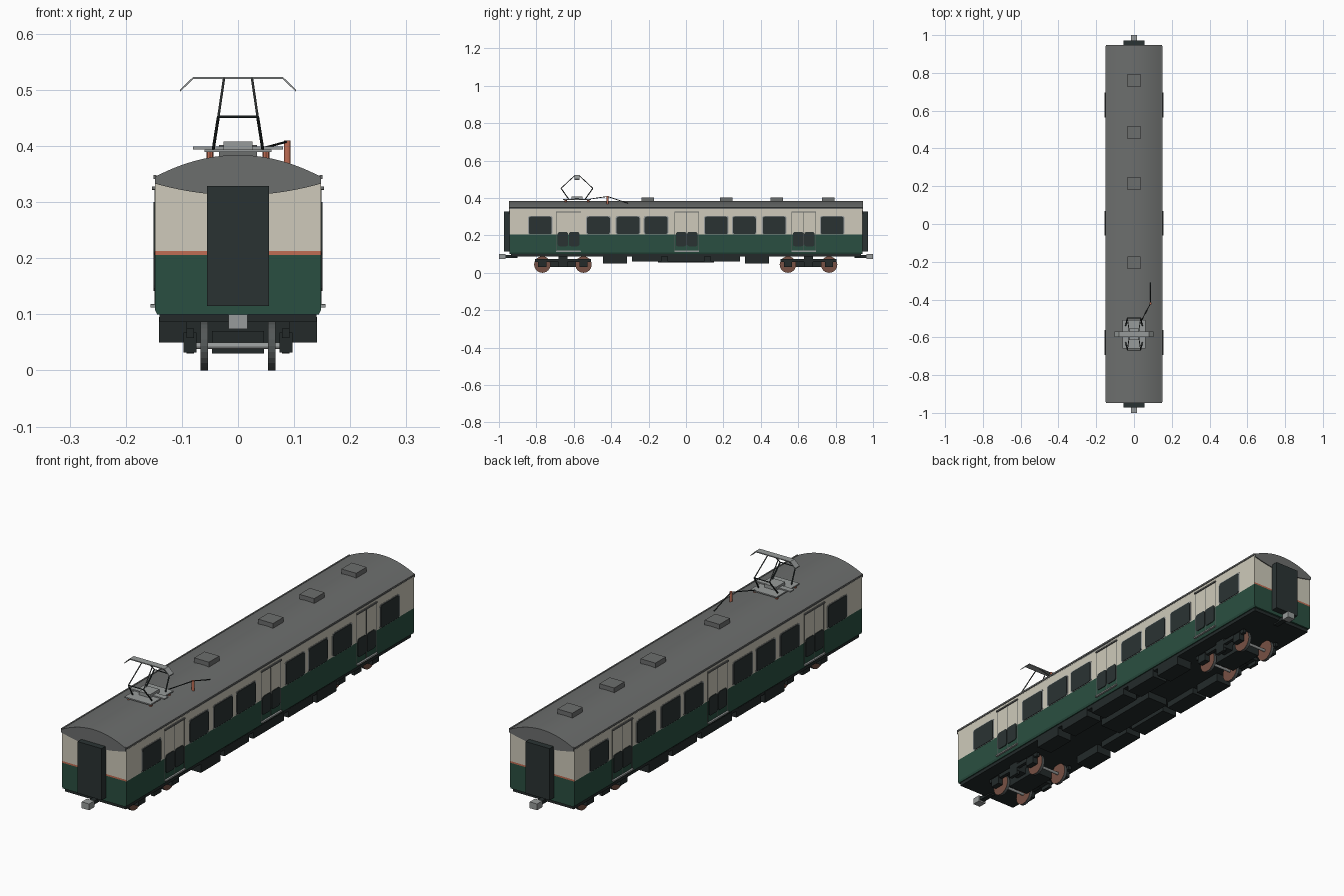
import bpy, bmesh, math
from mathutils import Vector

if "Cube" in bpy.data.objects:
    bpy.data.objects.remove(bpy.data.objects["Cube"], do_unlink=True)


def material(name, *srgb):
    m = bpy.data.materials.new(name)
    m.use_nodes = True
    col = [(c / 255) ** 2.2 for c in srgb] + [1]
    m.diffuse_color = col
    m.node_tree.nodes["Principled BSDF"].inputs["Base Color"].default_value = col
    return m


GREEN = material("dark green paint", 46, 80, 67)
CREAM = material("cream paint", 205, 201, 185)
ORANGE = material("orange", 190, 108, 84)
ROOF = material("roof grey", 108, 110, 109)
GLASS = material("dark glass", 46, 54, 54)
UNDER = material("underframe black", 40, 46, 46)
STEEL = material("light steel", 150, 154, 153)
WHEEL = material("wheel brown", 118, 82, 70)
TREAD = material("tread grey", 84, 88, 88)


def finish(name, bm, *mats):
    bmesh.ops.recalc_face_normals(bm, faces=bm.faces)
    me = bpy.data.meshes.new(name)
    bm.to_mesh(me)
    bm.free()
    for m in mats:
        me.materials.append(m)
    ob = bpy.data.objects.new(name, me)
    bpy.context.collection.objects.link(ob)
    return ob


def box(name, mat, x0, x1, y0, y1, z0, z1):
    bm = bmesh.new()
    bmesh.ops.create_cube(bm, size=1)
    for v in bm.verts:
        v.co = ((x0 + x1) / 2 + v.co.x * (x1 - x0),
                (y0 + y1) / 2 + v.co.y * (y1 - y0),
                (z0 + z1) / 2 + v.co.z * (z1 - z0))
    return finish(name, bm, mat)


def rod(name, mat, a, b, r, sides=8):
    a, b = Vector(a), Vector(b)
    bm = bmesh.new()
    bmesh.ops.create_cone(bm, cap_ends=True, segments=sides, radius1=r, radius2=r, depth=(b - a).length)
    turn = (b - a).to_track_quat('Z', 'Y')
    for v in bm.verts:
        v.co = turn @ v.co + (a + b) / 2
    return finish(name, bm, mat)


def extrude_y(name, mat, outline, y0, y1):
    bm = bmesh.new()
    face = bm.faces.new([bm.verts.new((x, y0, z)) for x, z in outline])
    moved = bmesh.ops.extrude_face_region(bm, geom=[face])["geom"]
    bmesh.ops.translate(bm, vec=(0, y1 - y0, 0), verts=[g for g in moved if isinstance(g, bmesh.types.BMVert)])
    return finish(name, bm, mat)


def side_plate(name, mat, side, y0, y1, z0, z1, depth, r=0.01):
    """Rounded plate lying on the left or right body side."""
    bm = bmesh.new()
    pts = []
    for i, (cy, cz) in enumerate([(y1 - r, z1 - r), (y0 + r, z1 - r), (y0 + r, z0 + r), (y1 - r, z0 + r)]):
        for k in range(4):
            t = math.pi / 2 * (i + k / 3)
            pts.append((cy + r * math.cos(t), cz + r * math.sin(t)))
    face = bm.faces.new([bm.verts.new((side * (W - 0.002), y, z)) for y, z in pts])
    moved = bmesh.ops.extrude_face_region(bm, geom=[face])["geom"]
    bmesh.ops.translate(bm, vec=(side * (depth + 0.002), 0, 0),
                        verts=[g for g in moved if isinstance(g, bmesh.types.BMVert)])
    return finish(name, bm, mat)


W, L = 0.148, 0.943

# Body shell: stacked rings, painted by height
bm = bmesh.new()
rings = [[bm.verts.new((sx * w, sy * L, z)) for sx, sy in ((-1, -1), (1, -1), (1, 1), (-1, 1))]
         for z, w in ((0.1, 0.144), (0.108, W), (0.206, W), (0.213, W), (0.343, W))]
for low, high in zip(rings, rings[1:]):
    for i in range(4):
        f = bm.faces.new((low[i], low[i - 1], high[i - 1], high[i]))
        z = f.calc_center_median().z
        across_end = low[i].co.y == low[i - 1].co.y
        f.material_index = 0 if z < 0.207 else 2 if z < 0.213 and across_end else 1
bm.faces.new(rings[0])
bm.faces.new(rings[-1])
finish("body_shell", bm, GREEN, CREAM, ORANGE)


# Arched roof and the lens-shaped panel on each end
def arc(edge, rise, n=20):
    xs = [W * (1 - 2 * i / n) for i in range(n + 1)]
    return [(x, edge + rise * (1 - (x / W) ** 2)) for x in xs]


roof = extrude_y("roof", ROOF, arc(0.345, 0.039) + [(-W, 0.335), (W, 0.335)], -L, L)
bpy.context.view_layer.objects.active = roof
roof.select_set(True)
bpy.ops.object.shade_smooth_by_angle(angle=math.radians(30))
for s in (-1, 1):
    lens = arc(0.345, 0.039) + arc(0.333, -0.021)[::-1]
    extrude_y("roof_end_panel", ROOF, lens, s * (L - 0.002), s * (L + 0.004))
    box("gutter", ROOF, s * W - 0.003, s * W + 0.003, -L, L, 0.341, 0.348)
    # End gangway door and coupler
    y0, y1 = sorted((s * (L - 0.005), s * 0.972))
    box("gangway_door", GLASS, -0.055, 0.055, y0, y1, 0.115, 0.329)
    y0, y1 = sorted((s * 0.9, s * 0.97))
    box("coupler_bar", UNDER, -0.011, 0.011, y0, y1, 0.08, 0.095)
    y0, y1 = sorted((s * 0.965, s))
    box("coupler_head", STEEL, -0.017, 0.017, y0, y1, 0.074, 0.1)

# Side windows and doors
windows = (-0.779, -0.468, -0.31, -0.16, 0.162, 0.312, 0.472, 0.782)
doors = (-0.628, 0.004, 0.63)
for s in (-1, 1):
    for y in windows:
        side_plate("window_frame", STEEL, s, y - 0.066, y + 0.066, 0.205, 0.304, 0.001)
        side_plate("window", GLASS, s, y - 0.061, y + 0.061, 0.207, 0.3, 0.003)
    for y in doors:
        for d in (-1, 1):
            side_plate("door_window", GLASS, s, y + d * 0.03 - 0.028, y + d * 0.03 + 0.028, 0.142, 0.218, 0.003)
        for d in (-0.064, 0, 0.064):
            side_plate("door_seam", TREAD, s, y + d - 0.001, y + d + 0.001, 0.118, 0.322, 0.001, 0.0005)
        side_plate("door_rail", ROOF, s, y - 0.066, y + 0.066, 0.322, 0.328, 0.005, 0.001)
        side_plate("door_step", STEEL, s, y - 0.066, y + 0.066, 0.112, 0.118, 0.008, 0.001)

# Roof ventilators
for y in (0.76, 0.485, 0.215, -0.205):
    box("roof_vent", ROOF, -0.034, 0.034, y - 0.034, y + 0.034, 0.375, 0.402)

# Pantograph
py = -0.583
box("pantograph_base", STEEL, -0.06, 0.06, py - 0.075, py + 0.075, 0.389, 0.394)
box("pantograph_drive", STEEL, -0.026, 0.026, py - 0.03, py + 0.03, 0.394, 0.408)
box("pantograph_crossbeam", STEEL, -0.08, 0.08, py - 0.012, py + 0.012, 0.394, 0.399)
for sx in (-1, 1):
    for sy in (-1, 1):
        foot = (sx * 0.044, py + sy * 0.045, 0.395)
        knee = (sx * 0.035, py + sy * 0.085, 0.452)
        top = (sx * 0.025, py + sy * 0.012, 0.52)
        rod("insulator", ORANGE, (sx * 0.05, py + sy * 0.06, 0.375), (sx * 0.05, py + sy * 0.06, 0.39), 0.006)
        rod("lower_arm", GLASS, foot, knee, 0.0028)
        rod("upper_arm", TREAD, knee, top, 0.0022)
for sy in (-1, 1):
    y = py + sy * 0.085
    rod("knee_bar", GLASS, (-0.035, y, 0.452), (0.035, y, 0.452), 0.002)
head = [(-0.103, 0.497), (-0.08, 0.519), (0.08, 0.519), (0.103, 0.497)]
head += [(x, z + 0.004) for x, z in reversed(head)]
extrude_y("pantograph_head", STEEL, head, py - 0.014, py + 0.014)

# Surge arrester and roof cable
rod("arrester", ORANGE, (0.088, -0.42, 0.365), (0.088, -0.42, 0.41), 0.006, 12)
rod("roof_cable", UNDER, (0.04, -0.51, 0.395), (0.088, -0.42, 0.408), 0.002)
rod("roof_cable", UNDER, (0.088, -0.42, 0.408), (0.088, -0.31, 0.372), 0.002)

# Underframe and equipment boxes
box("underframe", UNDER, -0.14, 0.14, -0.935, 0.935, 0.086, 0.1)
box("centre_equipment", UNDER, -0.048, 0.048, -0.15, 0.15, 0.056, 0.09)
for s in (-1, 1):
    for y, half in ((-0.38, 0.064), (-0.21, 0.08), (0, 0.1), (0.21, 0.08), (0.38, 0.064)):
        inner, outer = sorted((s * 0.07, s * 0.141))
        box("equipment_box", UNDER, inner, outer, y - half, y + half, 0.05 if half < 0.07 else 0.06, 0.095)


# Bogies
def wheel(x, y):
    bm = bmesh.new()
    bmesh.ops.create_cone(bm, cap_ends=True, segments=24, radius1=0.044, radius2=0.044, depth=0.013)
    for v in bm.verts:
        v.co = (x + v.co.z, y + v.co.x, 0.044 + v.co.y)
    bm.normal_update()
    for f in bm.faces:
        f.material_index = 0 if abs(f.normal.x) > 0.5 else 1
    finish("wheel", bm, WHEEL, TREAD)


for c in (-0.658, 0.655):
    box("bogie_bolster", UNDER, -0.09, 0.09, c - 0.025, c + 0.025, 0.045, 0.092)
    box("bogie_motor", UNDER, -0.046, 0.046, c - 0.08, c + 0.08, 0.03, 0.07)
    for sx in (-1, 1):
        a, b = sorted((sx * 0.078, sx * 0.092))
        box("bogie_side_frame", UNDER, a, b, c - 0.15, c + 0.15, 0.058, 0.075)
        box("bogie_spring_block", UNDER, a, b, c - 0.024, c + 0.024, 0.03, 0.09)
        for d in (-0.11, 0.11):
            a2, b2 = sorted((sx * 0.074, sx * 0.097))
            box("axle_box", UNDER, a2, b2, c + d - 0.022, c + d + 0.022, 0.032, 0.068)
            wheel(sx * 0.06, c + d)
    for d in (-0.11, 0.11):
        rod("axle", STEEL, (-0.08, c + d, 0.044), (0.08, c + d, 0.044), 0.006, 12)
